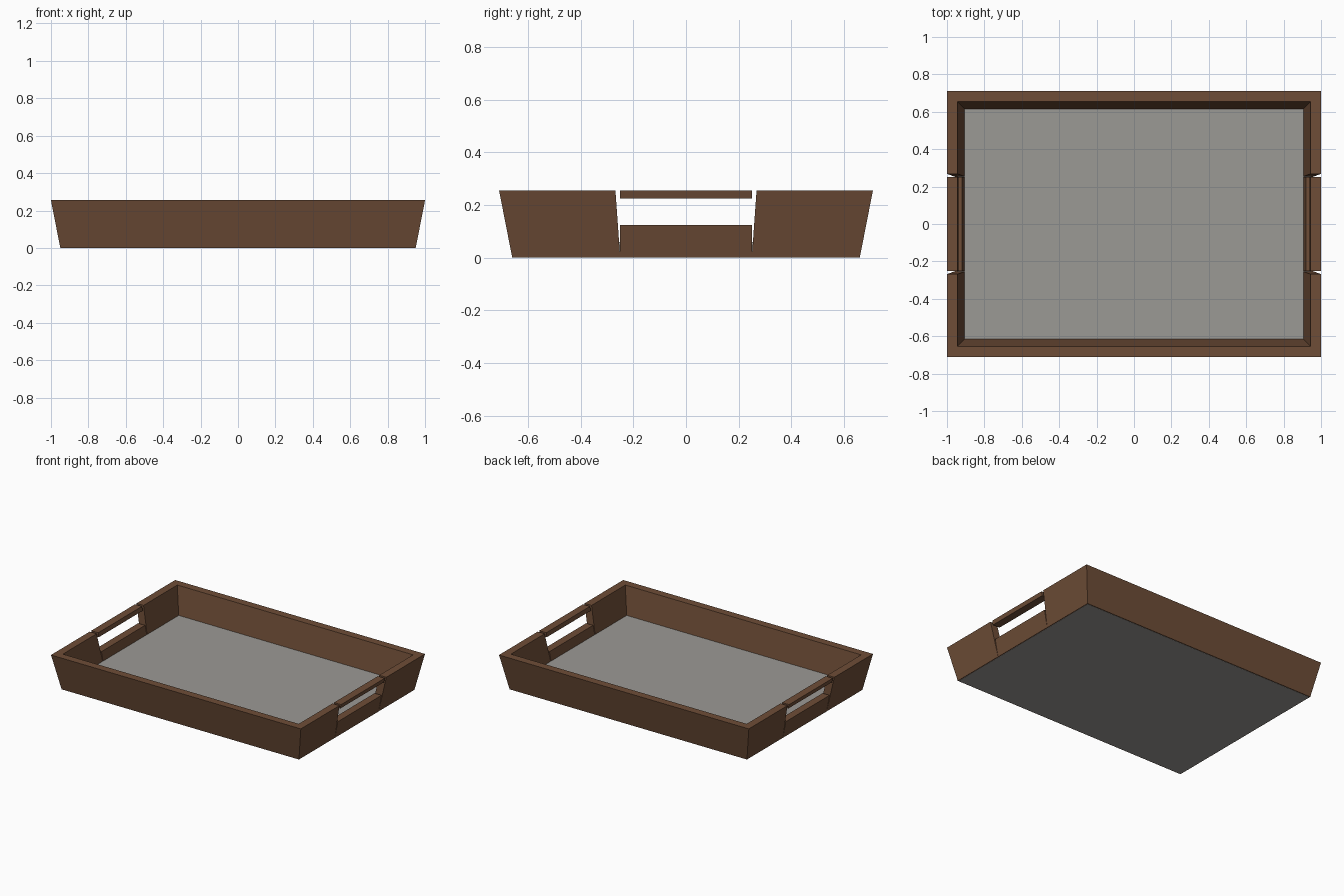
import bpy, bmesh

if "Cube" in bpy.data.objects:
    bpy.data.objects.remove(bpy.data.objects["Cube"])

H = 0.255            # tray height
FLARE = 0.05         # outward lean of the walls over the full height
FLOOR_Z = 0.06
LIFT = 0.001         # keeps wall undersides off the base plane


def material(name, rgb):
    m = bpy.data.materials.new(name)
    m.diffuse_color = (*rgb, 1)
    m.use_nodes = True
    m.node_tree.nodes["Principled BSDF"].inputs["Base Color"].default_value = m.diffuse_color
    return m


wood = material("brown wood", (0.156, 0.074, 0.038))
grey = material("grey base", (0.33, 0.32, 0.30))


def loft(name, bottom, top, z0, z1, mat):
    """Solid between two matching outlines."""
    bm = bmesh.new()
    lo = [bm.verts.new((x, y, z0)) for x, y in bottom]
    hi = [bm.verts.new((x, y, z1)) for x, y in top]
    bm.faces.new(lo[::-1])
    bm.faces.new(hi)
    n = len(lo)
    for i in range(n):
        j = (i + 1) % n
        bm.faces.new((lo[i], lo[j], hi[j], hi[i]))
    bmesh.ops.recalc_face_normals(bm, faces=bm.faces)
    me = bpy.data.meshes.new(name)
    bm.to_mesh(me)
    bm.free()
    me.materials.append(mat)
    ob = bpy.data.objects.new(name, me)
    bpy.context.collection.objects.link(ob)
    return ob


def half_frame(z, s):
    """U-shaped wall outline at height z; s = -1 front, 1 back."""
    f = FLARE * z / H
    ox, oy, ix, iy = 0.95 + f, 0.66 + f, 0.894 + f, 0.604 + f
    e = 0.25 + 0.018 * z / H
    pts = [(-ox, e), (-ox, oy), (ox, oy), (ox, e),
           (ix, e), (ix, iy), (-ix, iy), (-ix, e)]
    return [(x, y * s) for x, y in pts]


def side_strip(z, s):
    """Section of an end wall between the halves."""
    f = FLARE * z / H
    return [(s * x, y) for x, y in
            ((0.894 + f, -0.25), (0.95 + f, -0.25), (0.95 + f, 0.25), (0.894 + f, 0.25))]


# Front and back walls with wrapped corners
for name, s in (("front_wall", -1), ("back_wall", 1)):
    loft(name, half_frame(LIFT, s), half_frame(H, s), LIFT, H, wood)

# End walls: lower panel and grip bar with an open hand slot between
for side, s in (("left", -1), ("right", 1)):
    for part, z0, z1 in (("lower_panel", LIFT, 0.125), ("handle_bar", 0.225, H)):
        loft(f"{side}_{part}", side_strip(z0, s), side_strip(z1, s), z0, z1, wood)

# Base board
base = [(-0.945, -0.655), (0.945, -0.655), (0.945, 0.655), (-0.945, 0.655)]
loft("base_board", base, base, 0, FLOOR_Z, grey)
